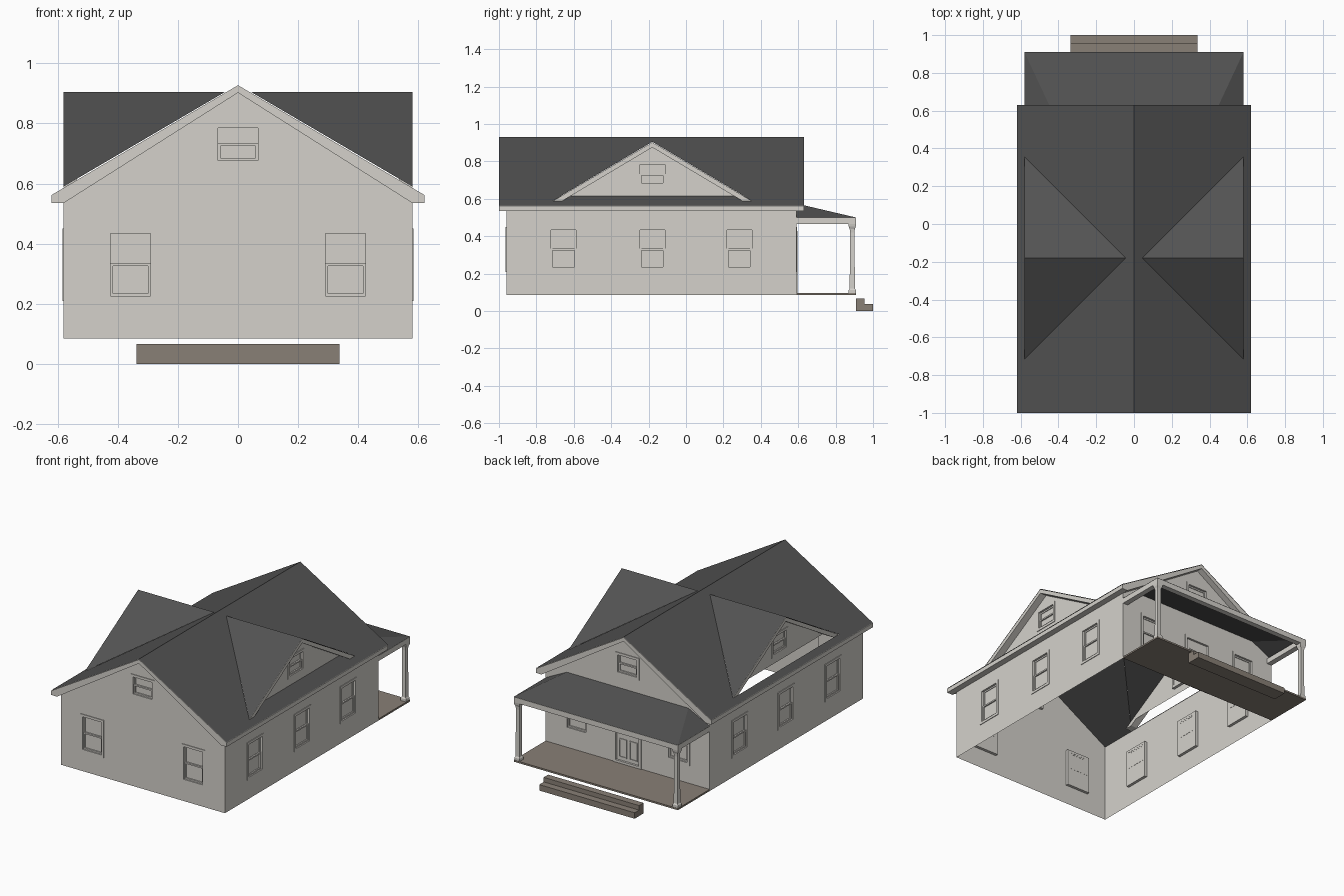
import bpy, bmesh
from mathutils import Vector

if "Cube" in bpy.data.objects:
    bpy.data.objects.remove(bpy.data.objects["Cube"])


def material(name, r, g, b):
    m = bpy.data.materials.new(name)
    m.use_nodes = True
    m.diffuse_color = (r, g, b, 1)
    m.node_tree.nodes["Principled BSDF"].inputs["Base Color"].default_value = (r, g, b, 1)
    return m


PAINT = material("pale_grey_paint", 0.66, 0.64, 0.60)
SHINGLE = material("dark_grey_shingle", 0.085, 0.085, 0.085)
WOOD = material("brown_grey_wood", 0.25, 0.215, 0.18)

# Main dimensions
HX, Y0, Y1, BASE = 0.58, -0.96, 0.59, 0.085     # wall shell
EX, EZ, RIDGE = 0.62, 0.565, 0.93               # main roof eave and ridge
OVER = 0.04                                     # roof overhang
DY, DH, DZ, DTOP = -0.18, 0.535, 0.59, 0.905    # dormer centre, half width, foot, ridge
DX = 0.535                                      # dormer wall
PY, PZ = 0.91, 0.50                             # porch front and roof edge


def roof_z(x):
    return RIDGE - (RIDGE - EZ) * abs(x) / EX


def finish(name, bm, mat, closed=True):
    if closed:
        bmesh.ops.recalc_face_normals(bm, faces=bm.faces)
    me = bpy.data.meshes.new(name)
    bm.to_mesh(me)
    bm.free()
    me.materials.append(mat)
    ob = bpy.data.objects.new(name, me)
    bpy.context.collection.objects.link(ob)
    return ob


def add_face(bm, pts, out):
    f = bm.faces.new([bm.verts.new(p) for p in pts])
    f.normal_update()
    if f.normal.dot(Vector(out)) < 0:
        f.normal_flip()
    return f


def add_box(bm, lo, hi, place=Vector):
    v = [bm.verts.new(place((x, y, z))) for x in (lo[0], hi[0])
         for y in (lo[1], hi[1]) for z in (lo[2], hi[2])]
    for q in ((0, 1, 3, 2), (4, 6, 7, 5), (0, 4, 5, 1), (2, 3, 7, 6), (0, 2, 6, 4), (1, 5, 7, 3)):
        bm.faces.new([v[i] for i in q])


def prism(name, pts, a, b, place, mat):
    """Extrude a 2D outline from depth a to depth b."""
    bm = bmesh.new()
    ring = [[bm.verts.new(place(p, d)) for p in pts] for d in (a, b)]
    n = len(pts)
    for r in ring:
        bm.faces.new(r)
    for i in range(n):
        j = (i + 1) % n
        bm.faces.new((ring[0][i], ring[0][j], ring[1][j], ring[1][i]))
    return finish(name, bm, mat)


def along_y(p, d):
    return (p[0], d, p[1])


def facing(normal, offset):
    """Local (across, outward, height) to world for a wall with this outward normal."""
    n = Vector(normal)
    if n.x:
        return lambda p: Vector((n.x * (offset + p[1]), p[0], p[2]))
    return lambda p: Vector((p[0], offset + n.y * p[1], p[2]))


def ring_boxes(bm, u0, u1, z0, z1, b, d0, d1, place):
    for lo, hi in (((u0, z0), (u0 + b, z1)), ((u1 - b, z0), (u1, z1)),
                   ((u0 + b, z0), (u1 - b, z0 + b)), ((u0 + b, z1 - b), (u1 - b, z1))):
        add_box(bm, (lo[0], d0, lo[1]), (hi[0], d1, hi[1]), place)


def window(name, u, z0, z1, place):
    """Casing, two sashes with the lower one set forward, and a pane behind."""
    bm = bmesh.new()
    w, b = 0.083, 0.016
    ring_boxes(bm, u - w, u + w, z0, z1, b, -0.018, 0.004, place)
    a, c, mid = u - w + b, u + w - b, (z0 + z1) / 2
    ring_boxes(bm, a, c, z0 + b, mid + 0.004, 0.009, -0.012, -0.004, place)
    ring_boxes(bm, a, c, mid - 0.004, z1 - b, 0.009, -0.017, -0.009, place)
    add_box(bm, (a, -0.016, z0 + b), (c, -0.013, z1 - b), place)
    finish(name, bm, PAINT)


def wall(name, outline, holes, normal, place):
    """Flat wall sheet with rectangular openings."""
    bm = bmesh.new()
    add_face(bm, [place((u, 0, z)) for u, z in outline], normal)
    across = place((1, 0, 0)) - place((0, 0, 0))
    for u0, u1, z0, z1 in holes:
        for co, no in ((place((u0, 0, 0)), across), (place((u1, 0, 0)), across),
                       (Vector((0, 0, z0)), Vector((0, 0, 1))), (Vector((0, 0, z1)), Vector((0, 0, 1)))):
            bmesh.ops.bisect_plane(bm, geom=bm.verts[:] + bm.edges[:] + bm.faces[:],
                                   plane_co=co, plane_no=no)
    gone = []
    for f in bm.faces:
        c = f.calc_center_median()
        u = c.dot(across)
        if any(h[0] < u < h[1] and h[2] < c.z < h[3] for h in holes):
            gone.append(f)
    bmesh.ops.delete(bm, geom=gone, context='FACES')
    finish(name, bm, PAINT, closed=False)


def opening(u, z0, z1, w=0.075):
    return (u - w, u + w, z0 + 0.008, z1 - 0.008)


LOW, ATTIC = (0.21, 0.45), (0.66, 0.80)
DOOR_W, DOOR_TOP = 0.09, 0.42

# Gable end walls with their windows
eave = roof_z(HX) - 0.003
gable = [(-HX, BASE), (HX, BASE), (HX, eave), (0, RIDGE - 0.003), (-HX, eave)]
for label, sign, y in (("front", -1, Y0), ("back", 1, Y1)):
    place = facing((0, sign, 0), y)
    spots = [(-0.3575, *LOW), (0.3575, *LOW), (0, *ATTIC)]
    holes = [opening(*s) for s in spots]
    if sign > 0:
        holes.append((-DOOR_W, DOOR_W, BASE + 0.01, DOOR_TOP))
    wall(label + "_wall", gable, holes, (0, sign, 0), place)
    for i, s in enumerate(spots):
        window(f"{label}_window_{i + 1}", *s, place)

# Side walls with three windows each
for label, sign in (("left", 1), ("right", -1)):
    place = facing((sign, 0, 0), HX)
    spots = [(y, *LOW) for y in (-0.655, DY, 0.285)]
    wall(label + "_wall", [(Y0, BASE), (Y1, BASE), (Y1, eave), (Y0, eave)],
         [opening(*s) for s in spots], (sign, 0, 0), place)
    for i, s in enumerate(spots):
        window(f"{label}_window_{i + 1}", *s, place)

# Porch door with small panes above two panels
bm = bmesh.new()
place = facing((0, 1, 0), Y1)
z0 = BASE + 0.01
ring_boxes(bm, -DOOR_W - 0.008, DOOR_W + 0.008, z0, DOOR_TOP + 0.008, 0.016, -0.015, 0.005, place)
add_box(bm, (-DOOR_W, -0.014, z0), (DOOR_W, -0.008, DOOR_TOP), place)
for i in range(4):
    u = -0.056 + i * 0.028
    ring_boxes(bm, u, u + 0.028, 0.28, 0.35, 0.004, -0.008, -0.003, place)
for u in (-0.065, 0.01):
    ring_boxes(bm, u, u + 0.055, 0.13, 0.25, 0.006, -0.008, -0.004, place)
finish("porch_door", bm, PAINT)

# Main roof, open beneath each dormer; the right opening reaches the dormer's outer edge
bm = bmesh.new()
ya, yb = Y0 - OVER, Y1 + OVER
tip = EX * (RIDGE - DTOP) / (RIDGE - EZ)
for sign, cut in ((1, DX), (-1, HX)):
    half = DH * (cut - tip) / (HX - tip)
    c0, c1 = DY - half, DY + half
    for end, c in ((ya, c0), (yb, c1)):
        outline = [(0, end), (EX, end), (EX, c), (cut, c), (tip, DY), (0, DY)]
        add_face(bm, [(sign * x, y, roof_z(x)) for x, y in outline], (0, 0, 1))
    strip = [(EX, c0), (EX, c1), (cut, c1), (cut, c0)]
    add_face(bm, [(sign * x, y, roof_z(x)) for x, y in strip], (0, 0, 1))
bmesh.ops.remove_doubles(bm, verts=bm.verts, dist=0.0005)
finish("main_roof", bm, SHINGLE, closed=False)

# Rake boards at both gables and boxed eaves along the sides
g = 0.003
rake = [(-EX, EZ - g), (0, RIDGE - g), (EX, EZ - g), (EX, 0.535), (HX, 0.535),
        (0, 0.902), (-HX, 0.535), (-EX, 0.535)]
prism("front_rake_board", rake, ya, Y0, along_y, PAINT)
prism("back_rake_board", rake, Y1, yb, along_y, PAINT)
for label, s in (("left", 1), ("right", -1)):
    box = [(s * HX, 0.535), (s * EX, 0.535), (s * EX, EZ - g), (s * HX, roof_z(HX) - g)]
    prism(label + "_eave", box, Y0, Y1, along_y, PAINT)

# Dormers: roof planes, rake board, gable wall and window
for label, s in (("left", 1), ("right", -1)):
    bm = bmesh.new()
    for e in (-1, 1):
        add_face(bm, [(s * tip, DY, DTOP), (s * HX, DY, DTOP), (s * HX, DY + e * DH, DZ)], (0, 0, 1))
    bmesh.ops.remove_doubles(bm, verts=bm.verts, dist=0.0005)
    finish(label + "_dormer_roof", bm, SHINGLE, closed=False)
    inner = DH * (DTOP - 0.03 - DZ) / (DTOP - DZ)
    board = [(DY - DH, DZ - g), (DY, DTOP - g), (DY + DH, DZ - g),
             (DY + inner, DZ - g), (DY, DTOP - 0.03), (DY - inner, DZ - g)]
    prism(label + "_dormer_rake_board", board, DX, HX, lambda p, d: (s * d, p[0], p[1]), PAINT)
    place = facing((s, 0, 0), DX)
    foot = roof_z(DX)
    half = DH * (DTOP - 0.005 - foot) / (DTOP - DZ)
    wall(label + "_dormer_wall", [(DY - half, foot), (DY + half, foot), (DY, DTOP - 0.005)],
         [opening(DY, *ATTIC)], (s, 0, 0), place)
    window(label + "_dormer_window", DY, *ATTIC, place)

# Porch roof with hipped ends
bm = bmesh.new()
hip, top = 0.43, 0.575
add_face(bm, [(-HX, PY, PZ), (HX, PY, PZ), (hip, Y1, top), (-hip, Y1, top)], (0, 0, 1))
for s in (-1, 1):
    add_face(bm, [(s * HX, PY, PZ), (s * HX, Y1, PZ), (s * hip, Y1, top)], (0, 0, 1))
bmesh.ops.remove_doubles(bm, verts=bm.verts, dist=0.0005)
finish("porch_roof", bm, SHINGLE, closed=False)

# Porch beam around three sides
bm = bmesh.new()
add_box(bm, (-HX, PY - 0.035, 0.465), (HX, PY, PZ - 0.001))
for s in (-1, 1):
    xs = sorted((s * HX, s * (HX - 0.035)))
    add_box(bm, (xs[0], Y1, 0.465), (xs[1], PY - 0.035, PZ - 0.001))
finish("porch_beam", bm, PAINT)

# Corner posts: square section swelling at the base and the head
profile = [(0.019, 0.095), (0.019, 0.112), (0.014, 0.12), (0.012, 0.42),
           (0.014, 0.44), (0.019, 0.452), (0.021, 0.465)]
for label, s in (("left", 1), ("right", -1)):
    bm = bmesh.new()
    cx, cy = s * (HX - 0.021), PY - 0.021
    rings = [[bm.verts.new((cx + i * r, cy + j * r, z)) for i, j in ((-1, -1), (1, -1), (1, 1), (-1, 1))]
             for r, z in profile]
    for a, b in zip(rings, rings[1:]):
        for k in range(4):
            bm.faces.new((a[k], a[(k + 1) % 4], b[(k + 1) % 4], b[k]))
    bm.faces.new(rings[0])
    bm.faces.new(rings[-1])
    finish(label + "_porch_post", bm, PAINT)

# Porch floor and steps
bm = bmesh.new()
add_box(bm, (-HX, Y1, BASE), (HX, PY, BASE + 0.011))
finish("porch_floor", bm, WOOD)
steps = [(PY, 0), (1, 0), (1, 0.038), (0.955, 0.038), (0.955, 0.067), (PY, 0.067)]
prism("porch_steps", steps, -0.337, 0.337, lambda p, d: (d, p[0], p[1]), WOOD)
